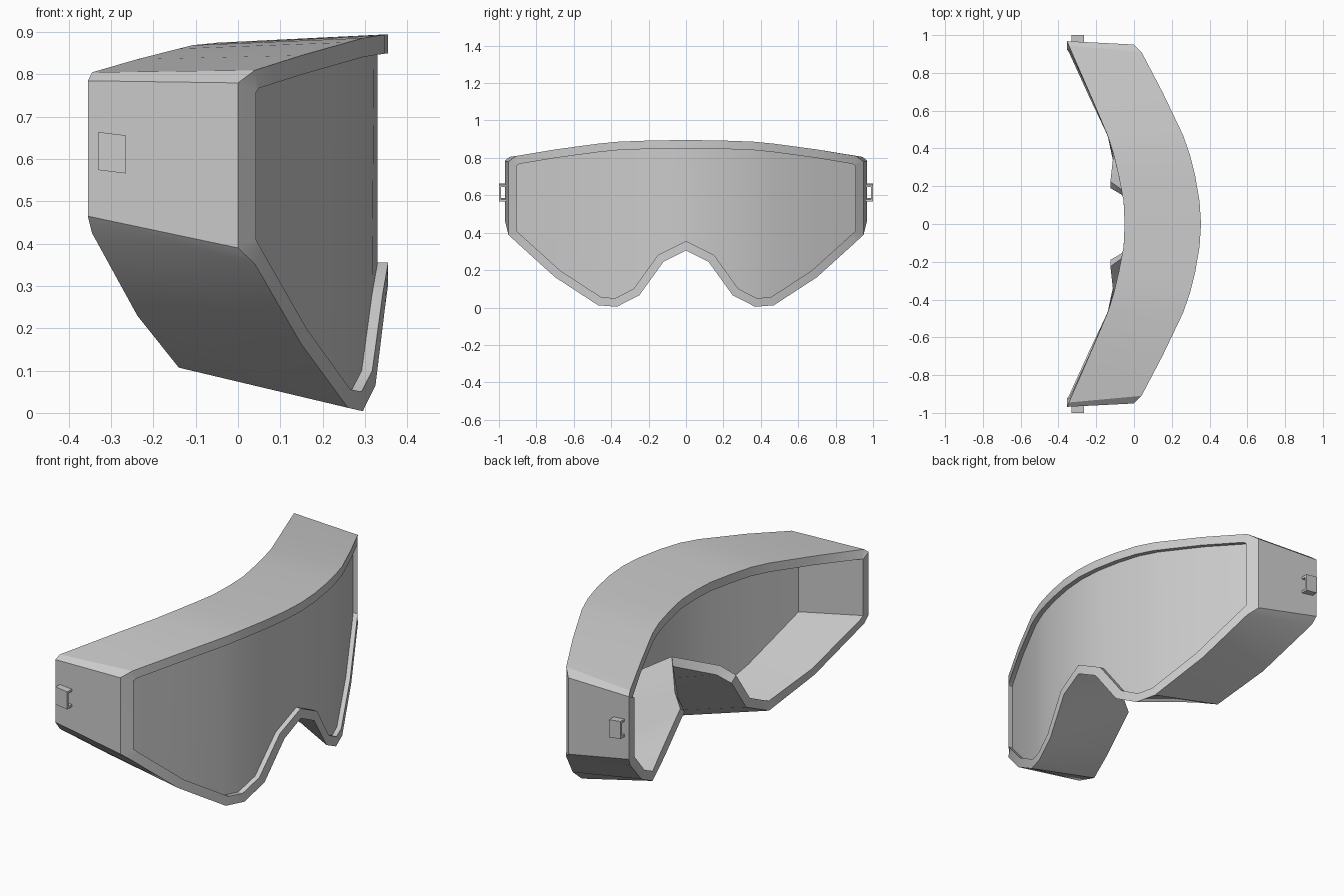
import bpy, bmesh
from mathutils import Vector

if "Cube" in bpy.data.objects:
    bpy.data.objects.remove(bpy.data.objects["Cube"])

# Half profiles (x, y, z) from top centre, round the side, to bottom centre
FX = [(0, .355), (.12, .347), (.25, .325), (.37, .295), (.47, .26), (.7, .15), (.91, .04), (.95, 0)]
F_TOP = [.895, .894, .891, .886, .876, .845, .81, .78]
F_BOT = [.305, .245, .065, .004, .012, .162, .352, .39]
B_TOP = [(-.05, 0, .875), (-.055, .12, .874), (-.08, .25, .872), (-.108, .37, .869),
         (-.14, .47, .861), (-.238, .7, .836), (-.345, .945, .805), (-.355, .968, .785)]
B_BOT = [(.08, 0, .455), (-.065, .155, .39), (-.125, .19, .35), (-.11, .33, .17),
         (-.14, .47, .107), (-.238, .7, .23), (-.345, .945, .425), (-.355, .968, .465)]
RIM = .045


def front_x(y):
    y = abs(y)
    for (y0, x0), (y1, x1) in zip(FX, FX[1:]):
        if y <= y1:
            return x0 + (x1 - x0) * (y - y0) / (y1 - y0)
    return FX[-1][1]


def full_loop(top, bottom):
    half = [Vector(p) for p in top + bottom[::-1]]
    return half + [Vector((p.x, -p.y, p.z)) for p in half[-2:0:-1]]


def inset(loop, d):
    """Mitred inward offset in the y-z plane."""
    out, n = [], len(loop)
    for i, p in enumerate(loop):
        a = (p - loop[i - 1]).yz.normalized()
        b = (loop[(i + 1) % n] - p).yz.normalized()
        na, nb = Vector((-a.y, a.x)), Vector((-b.y, b.x))
        m = (na + nb) / (1 + na.dot(nb))
        out.append(Vector((p.x, p.y - m.x * d, p.z - m.y * d)))
    return [Vector((p.x, p.y, p.z)) for p in out]


def finish(name, bm, smooth=True):
    bmesh.ops.recalc_face_normals(bm, faces=bm.faces)
    me = bpy.data.meshes.new(name)
    bm.to_mesh(me)
    bm.free()
    ob = bpy.data.objects.new(name, me)
    bpy.context.collection.objects.link(ob)
    if smooth:
        bpy.ops.object.select_all(action='DESELECT')
        ob.select_set(True)
        bpy.context.view_layer.objects.active = ob
        bpy.ops.object.shade_smooth_by_angle(angle=.5)
    return ob


def skin(bm, loops):
    rings = [[bm.verts.new(p) for p in lp] for lp in loops]
    n = len(rings[0])
    for r, s in zip(rings, rings[1:]):
        for i in range(n):
            j = (i + 1) % n
            bm.faces.new((r[i], r[j], s[j], s[i]))
    return rings


front = full_loop([(x, y, z) for (y, x), z in zip(FX, F_TOP)],
                  [(x, y, z) for (y, x), z in zip(FX, F_BOT)])
back = full_loop(B_TOP, B_BOT)


# make sure the offset heads inwards whichever way the loop winds
def inward(loop):
    a = inset(loop, RIM)
    return a if a[0].z < loop[0].z else inset(loop, -RIM)


opening = inward(front)
for p in opening:
    p.x = front_x(p.y)
recess = [p - Vector((.025, 0, 0)) for p in opening]
inner = [p - Vector((.045, 0, 0)) for p in opening]
back_in = inward(back)

# Frame: front lip, outer shell, back rim and inner wall
bm = bmesh.new()
skin(bm, [recess, opening, front, back, back_in, inner])
finish("goggle_frame", bm)

# Lens: curved pane of vertical strips
bm = bmesh.new()
rings = skin(bm, [recess, inner])
n = len(recess)
half = n // 2
for ring in rings:
    for i in range(half // 2):
        q = (i, i + 1, half - i - 1, half - i)
        bm.faces.new([ring[k] for k in q])
        bm.faces.new([ring[(n - k) % n] for k in q])
finish("lens", bm)

# Strap loops: C-shaped brackets on both sides
C = [(.955, .57), (1.0, .57), (1.0, .66), (.955, .66),
     (.955, .648), (.989, .648), (.989, .582), (.955, .582)]
for side, name in ((1, "strap_loop_left"), (-1, "strap_loop_right")):
    bm = bmesh.new()
    ends = [[Vector((x, side * y, z + dz)) for y, z in C]
            for x, dz in ((-.33, .004), (-.265, -.004))]
    for r in skin(bm, ends):
        for q in ((0, 1, 6, 7), (1, 2, 5, 6), (2, 3, 4, 5)):
            bm.faces.new([r[k] for k in q])
    finish(name, bm, False)
